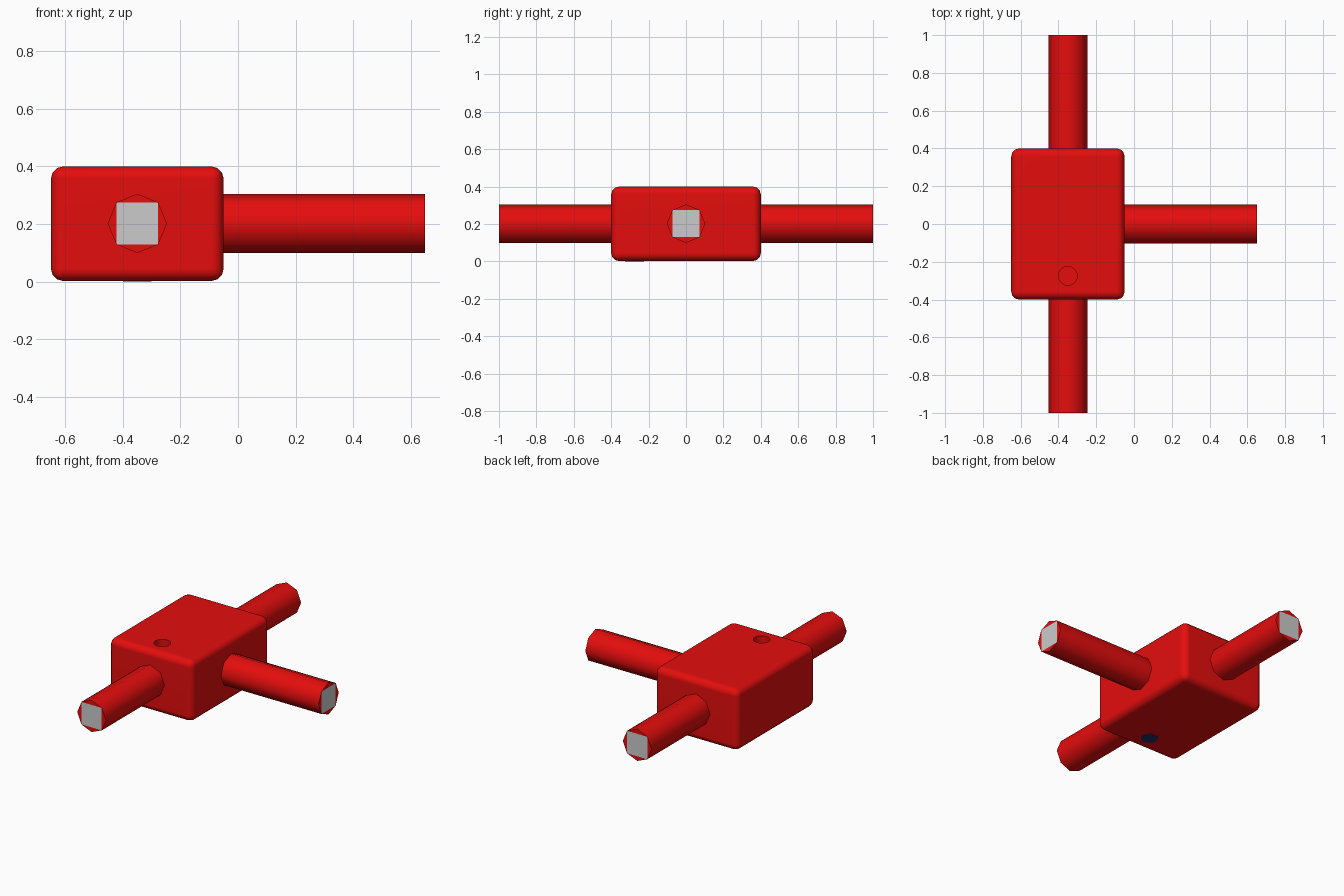
import bpy, bmesh
from math import radians, cos, sin, pi
from mathutils import Matrix

cube = bpy.data.objects.get("Cube")
if cube:
    bpy.data.objects.remove(cube, do_unlink=True)


def material(name, rgb):
    m = bpy.data.materials.new(name)
    m.use_nodes = True
    m.diffuse_color = (*rgb, 1)
    m.node_tree.nodes["Principled BSDF"].inputs["Base Color"].default_value = (*rgb, 1)
    return m


RED = material("red", (0.78, 0.004, 0.004))
GREY = material("light_grey", (0.6, 0.6, 0.6))
NAVY = material("navy", (0.012, 0.03, 0.12))


def add_object(name, bm, mats):
    bmesh.ops.recalc_face_normals(bm, faces=bm.faces)
    mesh = bpy.data.meshes.new(name)
    bm.to_mesh(mesh)
    bm.free()
    for m in mats:
        mesh.materials.append(m)
    ob = bpy.data.objects.new(name, mesh)
    bpy.context.collection.objects.link(ob)
    return ob


def activate(ob):
    bpy.ops.object.select_all(action='DESELECT')
    ob.select_set(True)
    bpy.context.view_layer.objects.active = ob


def smooth(ob, angle):
    activate(ob)
    bpy.ops.object.shade_smooth_by_angle(angle=radians(angle))


def disc(name, radius, depth, loc, mat):
    bm = bmesh.new()
    bmesh.ops.create_cone(bm, cap_ends=True, segments=16, radius1=radius,
                          radius2=radius, depth=depth, matrix=Matrix.Translation(loc))
    return add_object(name, bm, [mat])


# Rounded block
bm = bmesh.new()
bmesh.ops.create_cube(bm, size=1, matrix=Matrix.Translation((-0.35, 0, 0.201))
                      @ Matrix.Diagonal((0.6, 0.8, 0.398, 1)))
bmesh.ops.bevel(bm, geom=bm.edges[:], offset=0.042, segments=3,
                profile=0.5, affect='EDGES')
body = add_object("body_block", bm, [RED])

# Round pocket in the top
cutter = disc("pocket_cutter", 0.05, 0.3, (-0.35, -0.275, 0.4), RED)
cutter.hide_render = True
activate(body)
cut = body.modifiers.new("pocket", 'BOOLEAN')
cut.operation = 'DIFFERENCE'
cut.solver = 'EXACT'
cut.object = cutter
bpy.ops.object.modifier_apply(modifier=cut.name)
bpy.data.objects.remove(cutter, do_unlink=True)
smooth(body, 45)
body.modifiers.new("flat_sides", 'WEIGHTED_NORMAL').keep_sharp = True

# Dark spot underneath
disc("bottom_spot", 0.05, 0.005, (-0.35, -0.275, 0.0025), NAVY)


def pipe(name, origin, turn, start, end, radius=0.103):
    """Eight-sided pipe along local x, with a grey square in its end cap."""
    bm = bmesh.new()
    rings = [[bm.verts.new((x, radius * cos(i * pi / 4), radius * sin(i * pi / 4)))
              for i in range(8)] for x in (start, end)]
    near, far = rings
    for i in range(8):
        j = (i + 1) % 8
        bm.faces.new((near[i], near[j], far[j], far[i]))
    bm.faces.new(near)
    bm.faces.new(far[1::2]).material_index = 1
    for i in range(0, 8, 2):
        bm.faces.new((far[i - 1], far[i], far[i + 1]))
    bm.transform(Matrix.Translation(origin) @ Matrix.Rotation(radians(turn), 4, 'Z'))
    smooth(add_object(name, bm, [RED, GREY]), 50)


# Three pipes leaving the block
centre = (-0.35, 0, 0.202)
pipe("left_pipe", centre, 0, 0.28, 1.0)
pipe("back_pipe", centre, 90, 0.38, 1.0)
pipe("front_pipe", centre, -90, 0.38, 1.0)
